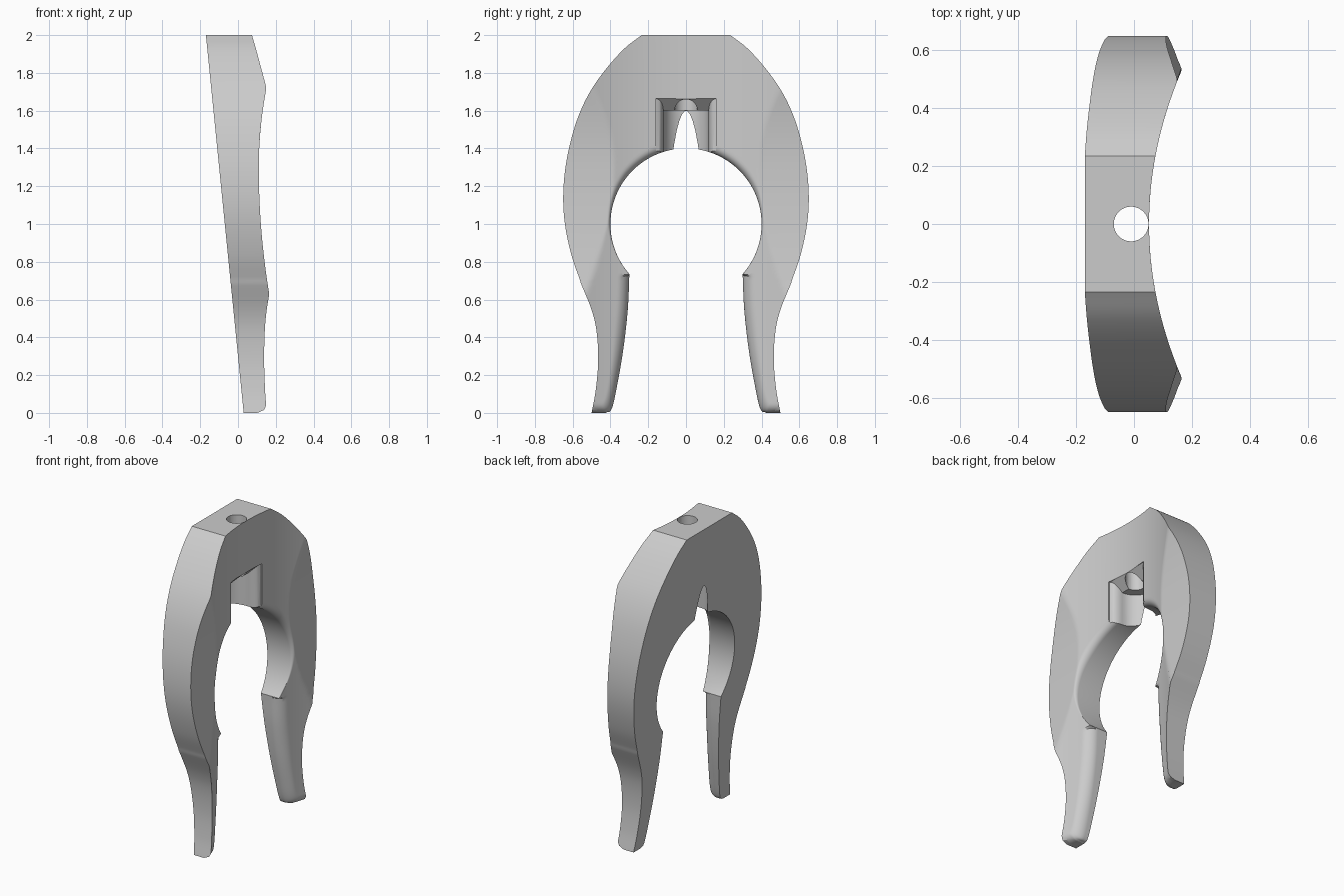
import bpy, bmesh, math
from mathutils import Vector

cube = bpy.data.objects.get("Cube")
if cube:
    bpy.data.objects.remove(cube)

grey = bpy.data.materials.new("plain_grey")
grey.use_nodes = True
grey.diffuse_color = (0.6, 0.6, 0.6, 1)
grey.node_tree.nodes["Principled BSDF"].inputs["Base Color"].default_value = (0.6, 0.6, 0.6, 1)


def loft(name, rings):
    """Closed solid skinned through rings of equal length."""
    bm = bmesh.new()
    rows = [[bm.verts.new(p) for p in ring] for ring in rings]
    n = len(rows[0])
    for a, b in zip(rows, rows[1:]):
        for i in range(n):
            j = (i + 1) % n
            bm.faces.new((a[i], a[j], b[j], b[i]))
    bm.faces.new(rows[0][::-1])
    bm.faces.new(rows[-1])
    bmesh.ops.recalc_face_normals(bm, faces=bm.faces)
    mesh = bpy.data.meshes.new(name)
    bm.to_mesh(mesh)
    bm.free()
    mesh.materials.append(grey)
    obj = bpy.data.objects.new(name, mesh)
    bpy.context.collection.objects.link(obj)
    return obj


def spline(points, steps):
    """Smooth path through 2D points."""
    p = [Vector(q) for q in points]
    p = [2 * p[0] - p[1]] + p + [2 * p[-1] - p[-2]]
    path = []
    for a, b, c, d in zip(p, p[1:], p[2:], p[3:]):
        for k in range(steps):
            t = k / steps
            path.append(b + 0.5 * t * (c - a + t * (2*a - 5*b + 4*c - d + t * (3*b - a - 3*c + d))))
    return path + [p[-2]]


def round_drop(d, r):
    """How far a rounded edge of radius r falls at distance d from the edge."""
    return r - math.sqrt(r * r - (r - d) ** 2) if d < r else 0


def back_x(z):
    return 0.03 - 0.1 * z


def front_x(y, z):
    hollow = 0.052 + 0.4 * y * y
    waist = 0.11 + (0.23 if z > 1.3 else 0.123) * (z - 1.3) ** 2
    return min(hollow, waist)


# Leg outlines (y, z), from foot to ledge
leg_out = spline([(0.5, 0), (0.478, 0.12), (0.465, 0.27), (0.472, 0.42),
                  (0.498, 0.54), (0.558, 0.69)], 8)
leg_in = spline([(0.425, 0), (0.392, 0.025), (0.36, 0.17), (0.33, 0.35),
                 (0.308, 0.55), (0.3, 0.727)], 8)

# Arch outlines, from ledge to the flat crown
arch_out = spline([(0.56, 0.7), (0.605, 0.83), (0.638, 0.98), (0.65, 1.12), (0.642, 1.27),
                   (0.615, 1.42), (0.57, 1.57), (0.505, 1.705), (0.42, 1.825),
                   (0.325, 1.93), (0.235, 2)], 6)
arch_out += [Vector((0.235 * (1 - k / 10), 2)) for k in range(1, 11)]
start = math.atan2(-0.265, 0.3)
last = len(arch_out) - 1
arch_in = []
for k in range(last + 1):
    a = start + (math.pi / 2 - start) * k / last
    arch_in.append(Vector((0.4 * math.cos(a), 1 + 0.4 * math.sin(a))))

# Cross-section rings for one half
COLS = 26
half = []
for inner, outer, is_leg in ([(i, o, True) for i, o in zip(leg_in, leg_out)] +
                             [(i, o, False) for i, o in zip(arch_in, arch_out)]):
    radius = 0.06 if is_leg else 0.002 + 0.04 * min(1, max(0, (inner.y - 0.8) / 0.45))
    ring = [(back_x(inner.y), inner.x, inner.y), (back_x(outer.y), outer.x, outer.y)]
    for k in range(COLS, -1, -1):
        t = (k / COLS) ** 2
        y, z = inner.lerp(outer, t)
        drop = max(round_drop(t * (outer - inner).length, radius), round_drop(max(z, 0), 0.05))
        ring.append((front_x(y, z) - drop, y, z))
    half.append(ring)

# Mirror to the other side and skin the body
mirrored = [[(x, -y, z) for x, y, z in ring] for ring in half[:-1]]
body = loft("horseshoe_clip", mirrored + half[::-1])

# Pocket cutter: rounded trough with a flared mouth and sloping ceiling
sections = []
for k in range(13):
    a = math.radians(3 + 87 * k / 12)
    sections.append((-0.01 - 0.12 * math.cos(a), 0.12 * math.sin(a), 1.6))
for k in range(1, 9):
    t = k / 8
    sections.append((-0.01 + 0.065 * t, 0.12 + round_drop(0.04 * (1 - t), 0.04), 1.6 + 0.065 * t))
sections.append((0.3, 0.16, 1.665))
pocket = loft("pocket_cutter", [[(x, -w, 1.2), (x, w, 1.2), (x, w, top), (x, -w, top)]
                                for x, w, top in sections])

# Screw hole cutter
circle = [(math.cos(k * math.tau / 48), math.sin(k * math.tau / 48)) for k in range(48)]
hole = loft("hole_cutter", [[(-0.01 + 0.06 * c, 0.06 * s, z) for c, s in circle]
                            for z in (1.45, 2.1)])

bpy.context.view_layer.objects.active = body
body.select_set(True)
for cutter in (pocket, hole):
    cutter.hide_render = True
    cut = body.modifiers.new(cutter.name, "BOOLEAN")
    cut.operation = "DIFFERENCE"
    cut.solver = "EXACT"
    cut.object = cutter
    bpy.ops.object.modifier_apply(modifier=cut.name)
    bpy.data.objects.remove(cutter)

bpy.ops.object.shade_smooth_by_angle(angle=math.radians(28))
